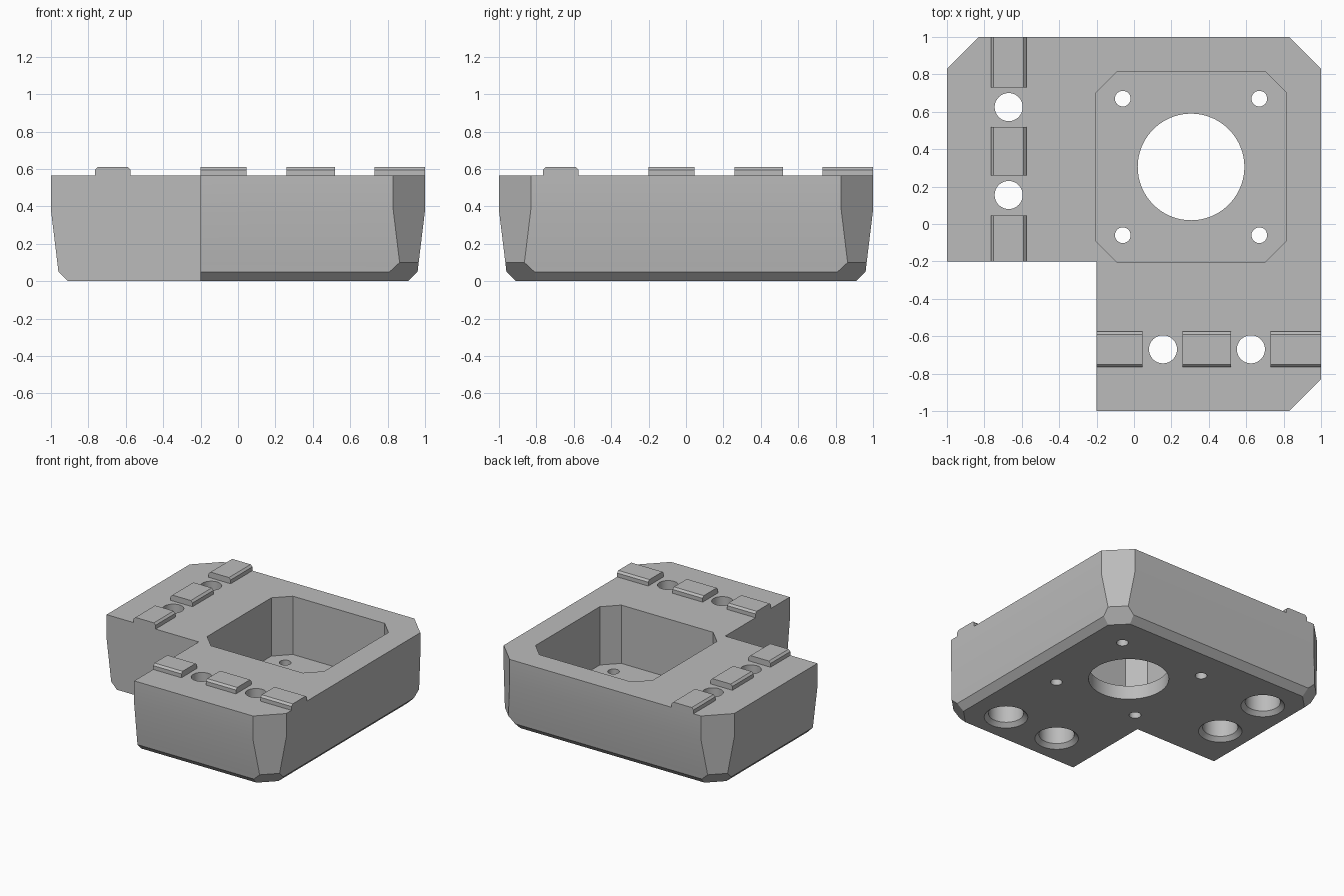
import bpy
import bmesh
import math

cube = bpy.data.objects.get("Cube")
if cube:
    bpy.data.objects.remove(cube, do_unlink=True)

grey = bpy.data.materials.new("plain grey")
grey.use_nodes = True
colour = (0.5, 0.5, 0.5, 1)
grey.diffuse_color = colour
grey.node_tree.nodes["Principled BSDF"].inputs["Base Color"].default_value = colour

TOP = 0.565
CENTRE = 0.305


def loft(name, rings):
    """Join equal-length rings of points into a closed solid."""
    bm = bmesh.new()
    loops = [[bm.verts.new(p) for p in ring] for ring in rings]
    n = len(loops[0])
    for a, b in zip(loops, loops[1:]):
        for i in range(n):
            j = (i + 1) % n
            bm.faces.new((a[i], a[j], b[j], b[i]))
    bm.faces.new(loops[0][::-1])
    bm.faces.new(loops[-1])
    bmesh.ops.recalc_face_normals(bm, faces=bm.faces)
    mesh = bpy.data.meshes.new(name)
    bm.to_mesh(mesh)
    bm.free()
    mesh.materials.append(grey)
    obj = bpy.data.objects.new(name, mesh)
    bpy.context.collection.objects.link(obj)
    return obj


def octagon(half, short, z, cx=0, cy=0):
    """Square of half width `half`, with straight sides of half length `short`."""
    pts = [(half, -short), (half, short), (short, half), (-short, half),
           (-half, short), (-half, -short), (-short, -half), (short, -half)]
    return [(cx + x, cy + y, z) for x, y in pts]


def circle(x, y, r, z, n=64):
    return [(x + r * math.cos(2 * math.pi * i / n),
             y + r * math.sin(2 * math.pi * i / n), z) for i in range(n)]


def rectangle(x0, x1, y0, y1, z):
    return [(x0, y0, z), (x1, y0, z), (x1, y1, z), (x0, y1, z)]


def cut(target, rings):
    """Subtract a lofted solid and discard the cutter."""
    cutter = loft("cutter", rings)
    mod = target.modifiers.new("cut", "BOOLEAN")
    mod.operation = "DIFFERENCE"
    mod.solver = "EXACT"
    mod.object = cutter
    bpy.context.view_layer.objects.active = target
    bpy.ops.object.modifier_apply(modifier=mod.name)
    bpy.data.objects.remove(cutter, do_unlink=True)


# Tapered block: height, half width, sum of x and y on the corner chamfer
levels = [(0, 0.91, 1.71), (0.05, 0.96, 1.77), (0.1, 0.966, 1.83),
          (0.38, 1, 1.83), (TOP, 1, 1.83)]
body = loft("bracket_body", [octagon(h, s - h, z) for z, h, s in levels])

# Square notch that makes the L shape
cut(body, [rectangle(-1.5, -0.2, -1.5, -0.2, z) for z in (-0.5, 1)])

# Motor pocket, central bore and its four screw holes
cut(body, [octagon(0.508, 0.398, z, CENTRE, CENTRE) for z in (0.108, 1)])
cut(body, [circle(CENTRE, CENTRE, 0.285, z, 96) for z in (-0.5, 0.3)])
for sx in (-1, 1):
    for sy in (-1, 1):
        cut(body, [circle(CENTRE + sx * 0.365, CENTRE + sy * 0.365, 0.042, z, 32)
                   for z in (-0.5, 0.3)])

# Bolt holes with chamfered counterbores underneath
bore = [(-0.1, 0.255), (0.03, 0.125), (0.3, 0.125), (0.3, 0.075), (1, 0.075)]
for t in (0.155, 0.625):
    for x, y in ((-0.67, t), (t, -0.67)):
        cut(body, [circle(x, y, r, z) for z, r in bore])

# Raised locating keys with bevelled long edges, along both arms
parts = [body]
for i, (a, b) in enumerate([(-0.2, 0.045), (0.258, 0.518), (0.73, 1)]):
    for arm in ("left_arm", "front_arm"):
        rings = []
        for z, half in ((TOP, 0.095), (0.595, 0.095), (0.61, 0.08)):
            lo, hi = -0.67 - half, -0.67 + half
            if arm == "front_arm":
                rings.append(rectangle(a, b, lo, hi, z))
            else:
                rings.append(rectangle(lo, hi, a, b, z))
        parts.append(loft(f"{arm}_key_{i + 1}", rings))

# Smooth round walls, keep edges sharp
bpy.ops.object.select_all(action="DESELECT")
for obj in parts:
    obj.select_set(True)
bpy.context.view_layer.objects.active = body
bpy.ops.object.shade_smooth_by_angle(angle=math.radians(25))
